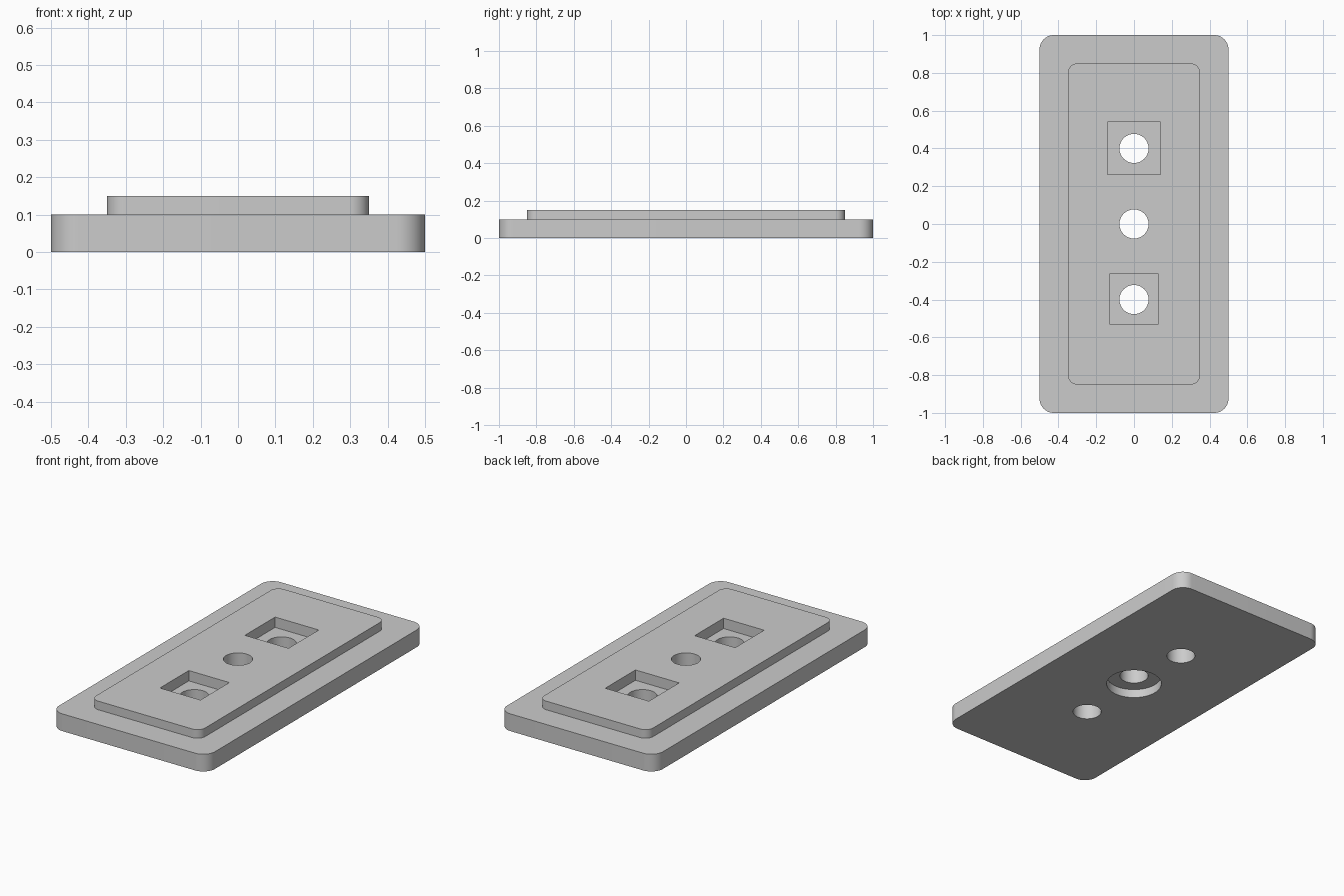
import bpy
import bmesh
from math import cos, sin, pi

cube = bpy.data.objects.get("Cube")
if cube:
    bpy.data.objects.remove(cube, do_unlink=True)

grey = bpy.data.materials.new("plain grey")
grey.use_nodes = True
colour = (0.6, 0.6, 0.6, 1)
grey.diffuse_color = colour
grey.node_tree.nodes["Principled BSDF"].inputs["Base Color"].default_value = colour


def prism(name, outline, z0, z1):
    """Extrude a flat outline from z0 up to z1."""
    bm = bmesh.new()
    face = bm.faces.new([bm.verts.new((x, y, z0)) for x, y in outline])
    top = bmesh.ops.extrude_face_region(bm, geom=[face])["geom"]
    bmesh.ops.translate(bm, vec=(0, 0, z1 - z0),
                        verts=[v for v in top if isinstance(v, bmesh.types.BMVert)])
    bmesh.ops.recalc_face_normals(bm, faces=bm.faces)
    mesh = bpy.data.meshes.new(name)
    bm.to_mesh(mesh)
    bm.free()
    mesh.materials.append(grey)
    obj = bpy.data.objects.new(name, mesh)
    bpy.context.collection.objects.link(obj)
    return obj


def circle(r, cx=0, cy=0, n=64):
    return [(cx + r * cos(2 * pi * i / n), cy + r * sin(2 * pi * i / n)) for i in range(n)]


def rounded(hx, hy, r, steps=12):
    """Rectangle outline with rounded corners."""
    points = []
    for quarter, (sx, sy) in enumerate([(1, 1), (-1, 1), (-1, -1), (1, -1)]):
        for i in range(steps + 1):
            a = (quarter + i / steps) * pi / 2
            points.append((sx * (hx - r) + r * cos(a), sy * (hy - r) + r * sin(a)))
    return points


def rectangle(hx, y0, y1):
    return [(-hx, y0), (hx, y0), (hx, y1), (-hx, y1)]


def combine(body, tool, operation):
    """Apply a boolean and discard the tool."""
    tool.hide_render = True
    mod = body.modifiers.new(operation.lower(), "BOOLEAN")
    mod.operation = operation
    mod.solver = "EXACT"
    mod.object = tool
    bpy.context.view_layer.objects.active = body
    bpy.ops.object.modifier_apply(modifier=mod.name)
    bpy.data.objects.remove(tool, do_unlink=True)


# Stepped plate
plate = prism("stepped_plate", rounded(0.5, 1.0, 0.075), 0, 0.1)
combine(plate, prism("raised_panel", rounded(0.35, 0.85, 0.05), 0.05, 0.15), "UNION")

# Square pockets in the top, the rear one slightly larger
pocket_floor = 0.09
combine(plate, prism("rear_pocket", rectangle(0.14, 0.263, 0.54), pocket_floor, 0.3), "DIFFERENCE")
combine(plate, prism("front_pocket", rectangle(0.13, -0.53, -0.265), pocket_floor, 0.3), "DIFFERENCE")

# Round recess underneath and three through holes
combine(plate, prism("recess", circle(0.15), -0.1, 0.05), "DIFFERENCE")
for y in (-0.4, 0, 0.4):
    combine(plate, prism("hole", circle(0.077, 0, y), -0.2, 0.4), "DIFFERENCE")

bpy.ops.object.select_all(action="DESELECT")
plate.select_set(True)
bpy.context.view_layer.objects.active = plate
bpy.ops.object.shade_smooth_by_angle(angle=pi / 6)
